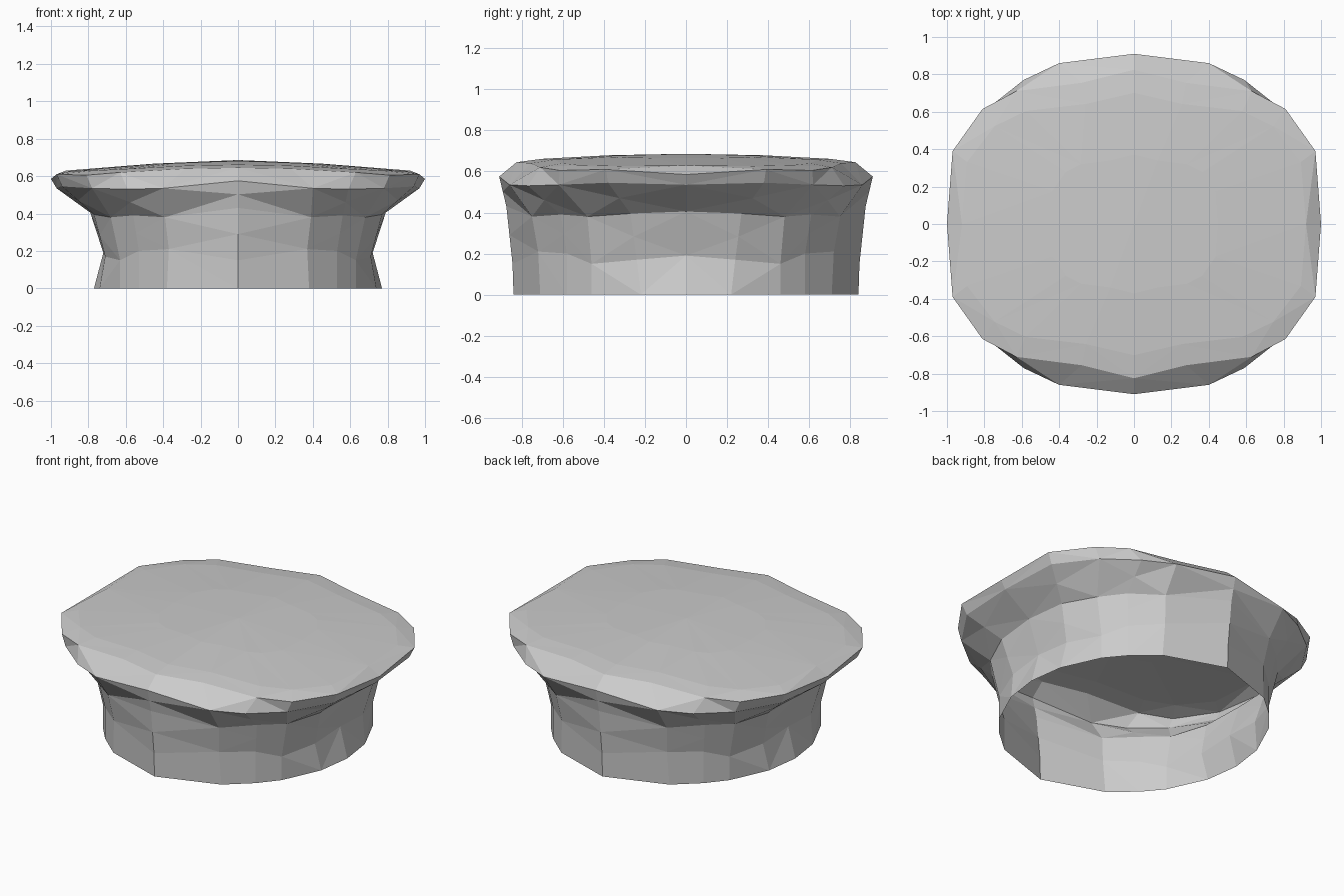
import bpy, bmesh
from mathutils import Vector

if "Cube" in bpy.data.objects:
    bpy.data.objects.remove(bpy.data.objects["Cube"])

# Quarter outlines, each running from the right side (+x) round to the middle (+y)
BASE = [(.77, 0, 0), (.74, .22, 0), (.63, .46, 0), (.53, .58, 0), (.38, .71, 0), (0, .84, 0)]
WAIST = [(.72, 0, .19), (.71, .24, .17), (.63, .46, .15), (.53, .58, .20), (.37, .72, .21), (0, .845, .15)]
FLARE = [(.79, 0, .405), (.77, .27, .395), (.68, .48, .38), (.56, .61, .39), (.39, .75, .38), (0, .875, .43)]
LOWER_RIM = [(.97, 0, .535), (.94, .38, .545), (.78, .62, .535), (.59, .77, .53), (.40, .86, .535), (0, .91, .575)]
UPPER_RIM = [(1, 0, .585), (.97, .39, .61), (.81, .615, .605), (.63, .71, .62), (.28, .755, .64), (0, .825, .645)]
TOP_Z = .686


def blend(q1, q2, t):
    """Ring between two others."""
    return [tuple(Vector(a).lerp(Vector(b), t)) for a, b in zip(q1, q2)]


def crown(sx, sy):
    """Upper rim shrunk onto the shallow dome of the crown."""
    pts = [(x * sx, y * sy) for x, y, _ in UPPER_RIM]
    return [(x, y, TOP_Z - .064 * x ** 1.5 - .05 * y * y) for x, y in pts]


def full_ring(q):
    """Mirror a quarter outline into a closed ring."""
    half = q + [(-x, y, z) for x, y, z in reversed(q[:-1])]
    return half + [(x, -y, z) for x, y, z in reversed(half[1:-1])]


rings = [BASE, WAIST, blend(WAIST, FLARE, .5), FLARE,
         blend(FLARE, LOWER_RIM, .5), LOWER_RIM, UPPER_RIM,
         crown(.92, .85), crown(.45, .45)]

bm = bmesh.new()
loops = [[bm.verts.new(p) for p in full_ring(q)] for q in rings]
n = len(loops[0])

# Wall, flare and rim, split into triangles with alternating diagonals
for r, (lo, hi) in enumerate(zip(loops, loops[1:])):
    for i in range(n):
        j = (i + 1) % n
        a, b, c, d = lo[i], lo[j], hi[j], hi[i]
        if (i + r) % 2:
            bm.faces.new((a, b, c))
            bm.faces.new((a, c, d))
        else:
            bm.faces.new((a, b, d))
            bm.faces.new((b, c, d))

# Crown centre
top = bm.verts.new((0, 0, TOP_Z))
for i in range(n):
    bm.faces.new((loops[-1][i], loops[-1][(i + 1) % n], top))

mesh = bpy.data.meshes.new("hat_shell")
bm.to_mesh(mesh)
bm.free()
hat = bpy.data.objects.new("hat_shell", mesh)
bpy.context.collection.objects.link(hat)
